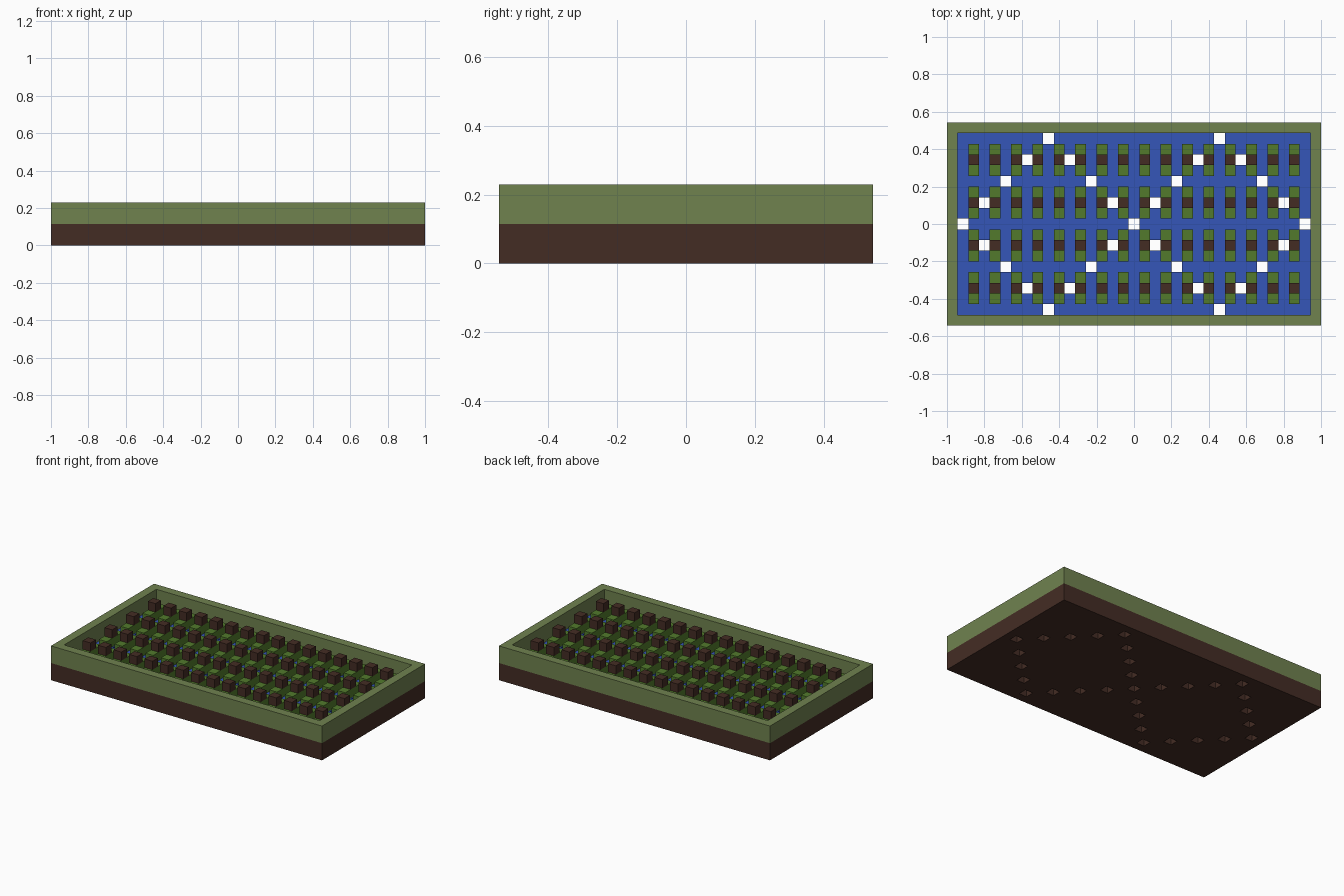
import bpy
import bmesh
from mathutils import Vector

old = bpy.data.objects.get("Cube")
if old:
    bpy.data.objects.remove(old, do_unlink=True)

U = 2 / 35                      # edge length of one block
HALF_X, HALF_Y = 17, 9          # block counts either side of the centre


def material(name, hex_code):
    def linear(c):
        return c / 12.92 if c <= 0.04045 else ((c + 0.055) / 1.055) ** 2.4
    rgb = [linear(v / 255) for v in bytes.fromhex(hex_code)]
    mat = bpy.data.materials.new(name)
    mat.use_nodes = True
    mat.diffuse_color = (*rgb, 1)
    bsdf = mat.node_tree.nodes["Principled BSDF"]
    bsdf.inputs["Base Color"].default_value = (*rgb, 1)
    bsdf.inputs["Roughness"].default_value = 0.9
    return mat


soil = material("soil brown", "442c24")
moss = material("moss green", "70824f")
water = material("water blue", "3556b8")
leaf = material("leaf green", "527a2c")


def blocks(name, cells, mat):
    """Join unit blocks into one mesh, keeping only the outer faces."""
    cells = set(cells)
    bm = bmesh.new()
    for cell in cells:
        centre = Vector(cell) + Vector((0, 0, 0.5))
        for axis in range(3):
            for sign in (-1, 1):
                n = Vector((0, 0, 0))
                n[axis] = sign
                if tuple(int(c + d) for c, d in zip(cell, n)) in cells:
                    continue
                a = Vector((0, 0, 0))
                a[(axis + 1) % 3] = 0.5
                b = n.cross(a)
                mid = centre + n / 2
                corners = (mid - a - b, mid + a - b, mid + a + b, mid - a + b)
                bm.faces.new([bm.verts.new(p * U) for p in corners])
    bmesh.ops.remove_doubles(bm, verts=bm.verts, dist=U / 100)
    mesh = bpy.data.meshes.new(name)
    bm.to_mesh(mesh)
    bm.free()
    mesh.materials.append(mat)
    obj = bpy.data.objects.new(name, mesh)
    bpy.context.collection.objects.link(obj)
    return obj


# Drain holes follow two diamonds that meet in the middle
holes = set()
for side in (-8, 8):
    for step in range(0, 9, 2):
        for sx in (-1, 1):
            for sy in (-1, 1):
                holes.add((side + sx * (8 - step), sy * step))

plan = [(x, y) for x in range(-HALF_X, HALF_X + 1)
        for y in range(-HALF_Y, HALF_Y + 1)]
ring = [(x, y) for x, y in plan if abs(x) == HALF_X or abs(y) == HALF_Y]
inside = set(plan) - set(ring) - holes

# Soil tray, mossy rim and water bed
blocks("soil_tray", [(x, y, 0) for x, y in plan if (x, y) not in holes]
       + [(x, y, 1) for x, y in ring], soil)
blocks("mossy_rim", [(x, y, z) for x, y in ring for z in (2, 3)], moss)
blocks("water_bed", [(x, y, 1) for x, y in inside], water)

# Rows of leafy plants, each topped by a brown block
plants = [(x, y) for x in range(-15, 16, 2) for y in range(-6, 7, 4)]
blocks("plant_leaves", [(x, y + d, 2) for x, y in plants for d in (-1, 0, 1)], leaf)
blocks("plant_tops", [(x, y, 3) for x, y in plants], soil)
